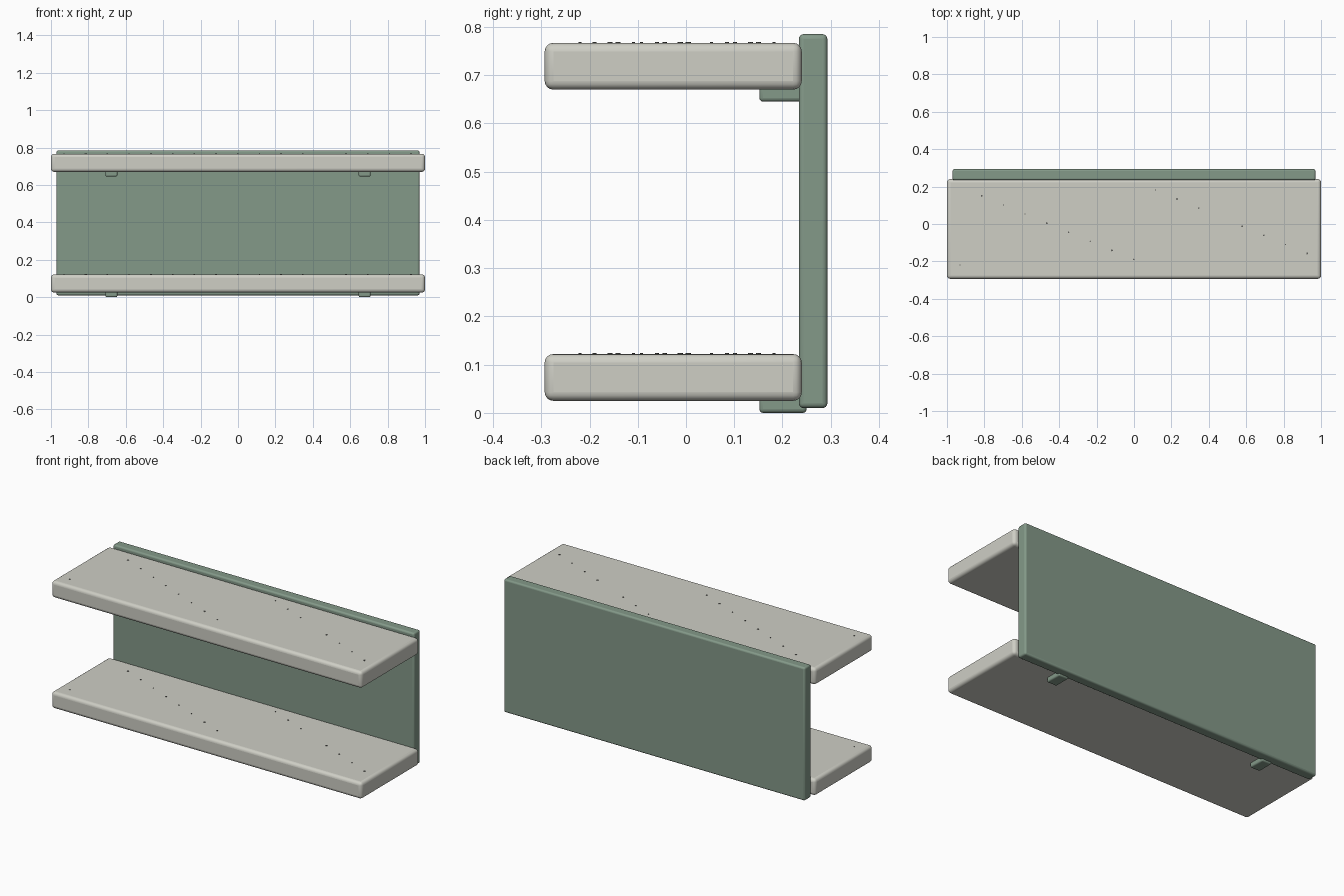
import bpy, bmesh, math
from mathutils import Matrix

if "Cube" in bpy.data.objects:
    bpy.data.objects.remove(bpy.data.objects["Cube"])


def material(name, rgb):
    m = bpy.data.materials.new(name)
    m.diffuse_color = (*rgb, 1)
    m.use_nodes = True
    m.node_tree.nodes["Principled BSDF"].inputs["Base Color"].default_value = m.diffuse_color
    return m


stone = material("pale_stone", (0.62, 0.62, 0.56))
green = material("sage_green", (0.23, 0.32, 0.25))
dark = material("speckle_dark", (0.12, 0.12, 0.11))


def finish(bm, name, mat):
    me = bpy.data.meshes.new(name)
    bm.to_mesh(me)
    bm.free()
    ob = bpy.data.objects.new(name, me)
    bpy.context.collection.objects.link(ob)
    me.materials.append(mat)
    return ob


def rounded_box(name, lo, hi, radius, mat, segments=4):
    size = [b - a for a, b in zip(lo, hi)]
    mid = [(a + b) / 2 for a, b in zip(lo, hi)]
    bm = bmesh.new()
    bmesh.ops.create_cube(bm, size=1, matrix=Matrix.Diagonal((*size, 1)))
    ob = finish(bm, name, mat)
    ob.location = mid
    bev = ob.modifiers.new("soft_edges", 'BEVEL')
    bev.width = radius
    bev.segments = segments
    bpy.ops.object.select_all(action='DESELECT')
    ob.select_set(True)
    bpy.context.view_layer.objects.active = ob
    bpy.ops.object.shade_smooth_by_angle(angle=math.radians(35))
    return ob


def speckles(name, z):
    # tiny chips in a slanted, wrapping pattern over the shelf top
    bm = bmesh.new()
    for i in range(17):
        if i == 12:
            continue
        x = -0.93 + 0.116 * i
        y = -0.22 + (0.37 - 0.0485 * (i - 1)) % 0.42 if i else -0.22
        r = 0.003 + 0.0012 * (i * 5 % 3)
        bmesh.ops.create_cone(bm, cap_ends=True, segments=8, radius1=r, radius2=r,
                              depth=0.004, matrix=Matrix.Translation((x, y, z)))
    finish(bm, name, dark)


# back panel
rounded_box("back_panel", (-0.97, 0.234, 0.01), (0.97, 0.293, 0.785), 0.01, green)

# two shelves, each with speckles and a pair of support brackets
for label, z in (("lower", 0.025), ("upper", 0.67)):
    rounded_box(label + "_shelf", (-1, -0.293, z), (1, 0.24, z + 0.097), 0.018, stone)
    speckles(label + "_shelf_speckles", z + 0.097)
    for side, x in (("left", -0.677), ("right", 0.677)):
        rounded_box(f"{label}_{side}_bracket", (x - 0.032, 0.152, z - 0.025),
                    (x + 0.032, 0.25, z + 0.02), 0.008, green, 3)
